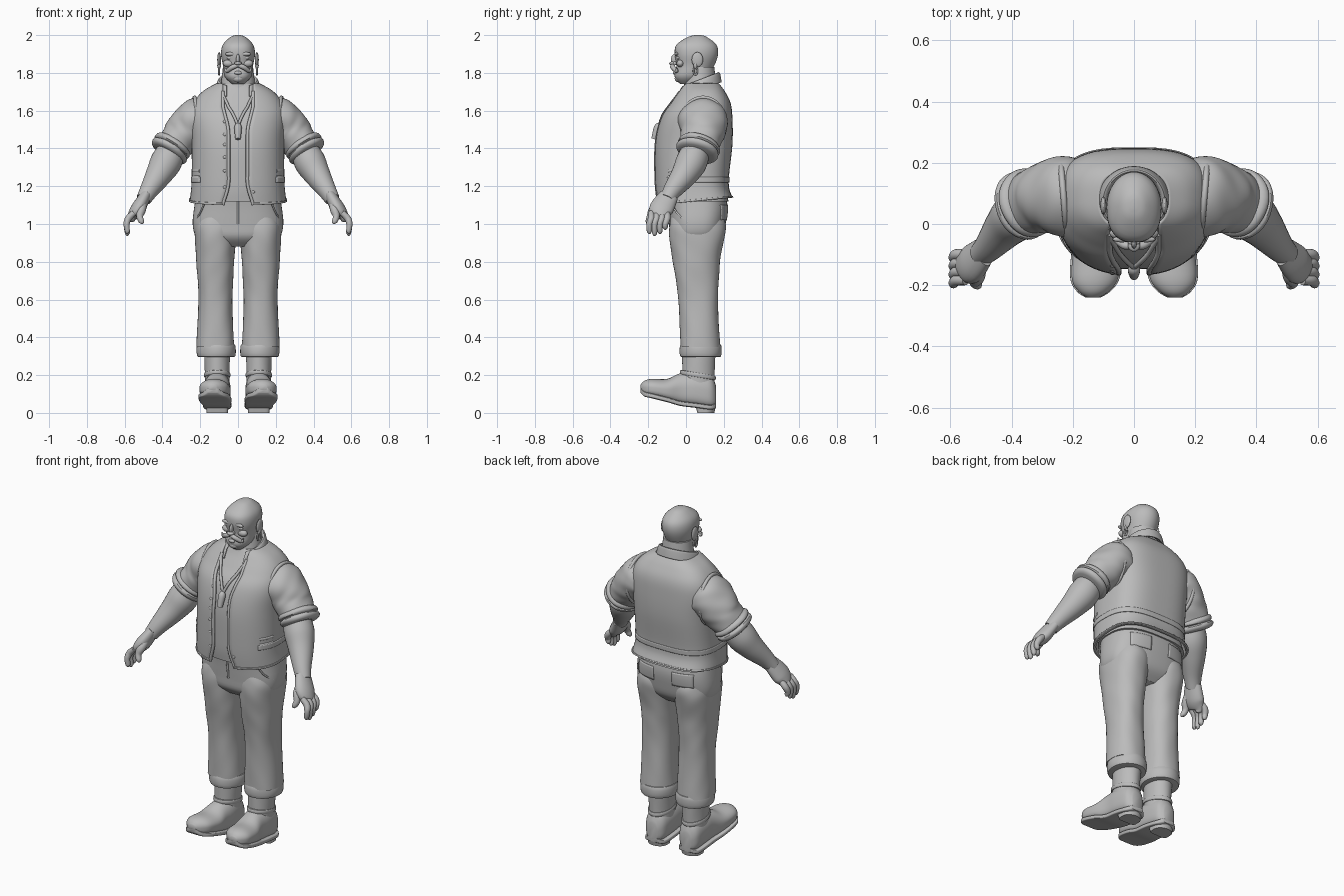
import bpy, bmesh, math
from mathutils import Vector

cube = bpy.data.objects.get("Cube")
if cube:
    bpy.data.objects.remove(cube, do_unlink=True)

SHADE = (.5, .5, .5, 1)
grey = bpy.data.materials.new("clay grey")
grey.use_nodes = True
grey.diffuse_color = SHADE
grey.node_tree.nodes["Principled BSDF"].inputs["Base Color"].default_value = SHADE
X_AXIS, Y_AXIS, Z_AXIS = Vector((1, 0, 0)), Vector((0, 1, 0)), Vector((0, 0, 1))
parts = []


def finish(name, bm, mirror=False):
    bmesh.ops.recalc_face_normals(bm, faces=bm.faces)
    mesh = bpy.data.meshes.new(name)
    bm.to_mesh(mesh)
    bm.free()
    obj = bpy.data.objects.new(name, mesh)
    bpy.context.collection.objects.link(obj)
    mesh.materials.append(grey)
    if mirror:
        obj.modifiers.new("Mirror", "MIRROR").use_mirror_merge = False
    parts.append(obj)
    return obj


def smooth(rows, steps):
    """Catmull-Rom interpolation of rows of numbers."""
    result, last = [], len(rows) - 1
    for i in range(last):
        near = [rows[max(0, min(last, i + j))] for j in (-1, 0, 1, 2)]
        for step in range(steps):
            t = step / steps
            result.append([b + t * ((c - a) + t * ((2 * a - 5 * b + 4 * c - d)
                           + t * (3 * b - a - 3 * c + d))) / 2 for a, b, c, d in zip(*near)])
    return result + [list(rows[last])]


def ring(centre, across, depth, back=2, front=2, gap=0, seg=40, fold=0, phase=0):
    """Superellipse section, optionally open at the front and rippled by folds."""
    start = math.asin((gap / across.length) ** (front / 2)) if gap else 0
    points = []
    for i in range(seg):
        angle = start - math.pi / 2 + 2 * (math.pi - start) * i / (seg - 1 if gap else seg)
        co, si = math.cos(angle), math.sin(angle)
        power = 2 / (back if si > 0 else front)
        ripple = 1 + fold * (math.sin(3 * angle + phase) + math.sin(5 * angle - 2 * phase) / 2)
        points.append(centre + ripple * (across * math.copysign(abs(co) ** power, co)
                                         + depth * math.copysign(abs(si) ** power, si)))
    return points


def loft(name, rings, mirror=False, is_open=False):
    bm = bmesh.new()
    rows = [[bm.verts.new(point) for point in section] for section in rings]
    count = len(rows[0])
    for low, high in zip(rows, rows[1:]):
        for i in range(count - is_open):
            j = (i + 1) % count
            bm.faces.new((low[i], low[j], high[j], high[i]))
    if not is_open:
        bm.faces.new(rows[0])
        bm.faces.new(rows[-1])
    return finish(name, bm, mirror)


def body(name, rows, x=0, steps=4, mirror=False, inset=0, gap=None, tilt=None, thick=0,
         back=2, front=2, fold=0, ripple=.4):
    """Upright loft; rows are height, half width, front and back."""
    rings = []
    for i, (z, width, near, far) in enumerate(smooth(rows, steps)):
        depth = Vector((0, (far - near) / 2 - inset, tilt(z) if tilt else 0))
        rings.append(ring(Vector((x, (near + far) / 2, z)), X_AXIS * (width - inset), depth, back, front,
                          gap(z) if gap else 0, fold=fold, phase=ripple * i, seg=56))
    obj = loft(name, rings, mirror, bool(gap))
    if thick:
        shell = obj.modifiers.new("Thickness", "SOLIDIFY")
        shell.thickness, shell.offset = thick, 0
    return obj


def roll(name, z, width, near, far, x, height, bulge, **options):
    """Rounded band of cloth or leather around a leg."""
    rows = []
    for i in range(9):
        angle = math.pi * i / 8
        swell = bulge * abs(math.sin(angle)) ** .5
        rows.append((z - height * math.cos(angle), width + swell, near - swell, far + swell))
    body(name, rows, x, steps=1, mirror=True, **options)


def limb(name, rows, steps=5, mirror=True, seg=28, depth=1, axis=Y_AXIS, fold=0, ripple=.4):
    """Tube along a path; rows are x, y, z and radius."""
    path = smooth(rows, steps)
    rings = []
    for i, (x, y, z, radius) in enumerate(path):
        ahead, behind = path[min(i + 1, len(path) - 1)], path[max(i - 1, 0)]
        tangent = Vector(ahead[:3]) - Vector(behind[:3])
        across = tangent.cross(axis).normalized()
        side = tangent.cross(across).normalized()
        rings.append(ring(Vector((x, y, z)), across * radius, side * radius * depth,
                          seg=seg, fold=fold, phase=ripple * i))
    return loft(name, rings, mirror)


def cord(name, points, radius, mirror=True):
    limb(name, [(*point, radius) for point in points], 3, mirror, seg=10, axis=X_AXIS)


def loop(centre, lean, deep, tall):
    """Closed upright ellipse of points, leaning sideways."""
    turns = [math.pi * i / 8 for i in range(17)]
    return [Vector(centre) + Vector((lean * math.cos(t), deep * math.cos(t), tall * math.sin(t))) for t in turns]


def ball(name, centre, size, mirror=False):
    bm = bmesh.new()
    bmesh.ops.create_uvsphere(bm, u_segments=20, v_segments=12, radius=1)
    bmesh.ops.scale(bm, vec=size, verts=bm.verts)
    bmesh.ops.translate(bm, vec=centre, verts=bm.verts)
    finish(name, bm, mirror)


# Head and face
body("head", [(1.74, .03, -.03, .03), (1.78, .07, -.06, .11), (1.84, .08, -.05, .15), (1.9, .09, -.06, .17),
              (1.95, .08, -.05, .16), (1.99, .04, .01, .11), (2, .01, .05, .08)], front=2.4)
body("neck", [(1.66, .1, -.03, .17), (1.74, .09, -.01, .16), (1.83, .08, .01, .15)])
ball("nose_bridge", (0, -.06, 1.87), (.01, .02, .03))
ball("nose_tip", (0, -.07, 1.85), (.02, .02, .01))
ball("nostril", (.01, -.06, 1.85), (.01, .01, .01), True)
ball("brow", (.04, -.05, 1.9), (.03, .01, .01), True)
ball("eye", (.04, -.04, 1.88), (.02, .01, .01), True)
ball("cheek", (.05, -.03, 1.85), (.03, .02, .02), True)
ball("lower_lip", (0, -.06, 1.8), (.02, .01, .01))
ball("chin", (0, -.04, 1.77), (.03, .02, .02))
limb("moustache", [(0, -.07, 1.84, .01), (.03, -.07, 1.83, .013), (.06, -.05, 1.81, .01),
                   (.07, -.05, 1.83, .002)], seg=16)
ball("ear", (.1, .06, 1.87), (.01, .03, .04), True)
ball("ear_lobe", (.1, .05, 1.84), (.01, .01, .02), True)
cord("earring", loop((.1, .05, 1.81), 0, .01, .02), .005)

# Vest, shirt and collar share the torso sections
TORSO = smooth([(1.12, .25, -.15, .24), (1.22, .24, -.16, .22), (1.42, .24, -.16, .24), (1.56, .25, -.13, .24),
                (1.64, .23, -.08, .23), (1.7, .18, -.04, .2), (1.74, .11, -.02, .17)], 6)
FRONT_CURVE, BACK_CURVE = 2.3, 3


def opening(z):
    return min(.08, .05 + max(0, z - 1.5) * .25 + max(0, 1.2 - z) * .4)


def hem_tilt(z):
    return max(0, 1.2 - z) / 4


def section(z):
    return min(TORSO, key=lambda row: abs(row[0] - z))


def on_vest(x, z):
    """Point on the front of the vest."""
    low, width, near, far = section(z)
    curve = (1 - min(1, abs(x) / width) ** FRONT_CURVE) ** (1 / FRONT_CURVE)
    return x, (near + far) / 2 - curve * (far - near) / 2, low - hem_tilt(low) * curve


cut = dict(back=BACK_CURVE, front=FRONT_CURVE)
body("vest", TORSO, steps=1, gap=opening, tilt=hem_tilt, thick=.012, **cut)
body("shirt", TORSO, steps=1, inset=.014, fold=.003, **cut)
heights = [row[0] for row in TORSO]
body("vest_hem", TORSO[:2], inset=-.006, gap=opening, tilt=hem_tilt, thick=.01, **cut)
body("vest_waist_strap", [row for row in TORSO if 1.2 < row[0] < 1.27], inset=-.006,
     gap=lambda z: .2, thick=.008, **cut)
body("shirt_collar", [(1.72 + rise, .09 + flare, -.02 - flare * 1.4, .17 + flare / 2)
                      for rise, flare in ((0, 0), (.03, 0), (.04, .01), (.02, .02), (-.01, .03))],
     gap=lambda z: .06, tilt=lambda z: .04, thick=.008)
cord("armhole_edge", loop((.23, .09, 1.53), .01, .12, .14), .01)
cord("vest_edge", [on_vest(opening(z), z) for z in heights[:-6:2]], .009)
cord("neck_cord", [on_vest(.08 * (1 - i / 5), 1.68 - .03 * i) for i in range(6)], .008)
limb("pendant", [(0, -.14, 1.53, .01), (0, -.15, 1.51, .02), (0, -.17, 1.45, .014)], mirror=False)
for i in range(6):
    ball("vest_button", on_vest(-.07, 1.2 + .07 * i), (.01, .01, .01))
ball("lower_button", on_vest(.08, 1.18), (.01, .01, .01))
for z in (1.24, 1.27):
    cord("side_buckle", [on_vest(x, z) for x in (.2, .22, .235)], .01)

# Sleeves, arms and hands
limb("sleeve", [(.16, .09, 1.57, .09), (.21, .09, 1.55, .12), (.27, .09, 1.5, .11), (.31, .08, 1.45, .1),
                (.36, .06, 1.39, .09)], 8, seg=48, depth=1.1, fold=.018)
cuff = []
for i in range(13):
    slide = i / 6 - 1
    cuff.append((.355 + .02 * slide, .065 - .01 * slide, 1.4 - .03 * slide,
                 .085 + .016 * abs(math.sin(math.pi * slide)) ** .5 + .01 * (1 - abs(slide))))
limb("rolled_cuff", cuff, 1, seg=40, depth=1.08, fold=.01)
limb("forearm", [(.34, .06, 1.41, .07), (.38, .03, 1.33, .083), (.42, -.01, 1.26, .07), (.47, -.07, 1.18, .05),
                 (.5, -.1, 1.13, .04)])
limb("palm", [(.49, -.09, 1.15, .03), (.53, -.13, 1.08, .038), (.56, -.14, 1.04, .026), (.56, -.15, 1.03, .01)], depth=1.7)
for i, (finger, tip) in enumerate(dict(little=.97, ring=.95, middle=.94, index=.95).items()):
    y = -.1 - .028 * i
    limb(finger + "_finger", [(.55, y, 1.06, .016), (.58, y, 1.03, .018), (.59, y - .01, 1, .016),
                              (.585, y - .01, tip + .01, .013), (.58, y - .01, tip, .004)], seg=14)
limb("thumb", [(.5, -.12, 1.13, .02), (.51, -.17, 1.08, .024), (.52, -.19, 1.04, .018), (.51, -.2, 1.01, .014),
               (.51, -.2, 1, .004)], seg=16)

# Trousers with turn-ups and back pockets
hips = body("trouser_hips", [(1.22, .21, -.12, .19), (1.1, .23, -.1, .22), (1, .24, -.09, .21), (.93, .22, -.08, .19),
                             (.88, .15, -.03, .14)], back=2.6, front=2.6)
body("trouser_leg", [(1.06, .09, -.07, .19), (.97, .11, -.09, .21), (.8, .1, -.07, .18), (.6, .09, -.04, .17),
                     (.35, .1, -.03, .18)], .12, steps=10, mirror=True, fold=.009, back=2.3, front=2.3)
roll("trouser_turn_up", .33, .09, -.02, .175, .115, .035, .014, fold=.006)
cord("trouser_fly", [(0, -.11, 1.14), (0, -.1, 1.08), (0, -.09, 1)], .006, False)
cord("front_pocket_seam", [(.17, -.08, 1.13), (.2, -.05, 1.06), (.23, .01, 1.01)], .005)
bm = bmesh.new()
bmesh.ops.create_grid(bm, x_segments=10, y_segments=8, size=1)
bmesh.ops.scale(bm, vec=(.06, .04, 1), verts=bm.verts)
for vert in bm.verts:
    vert.co = Vector((.12 + vert.co.x, .3, 1.06 + vert.co.y))
pocket = finish("back_pocket", bm, True)
wrap = pocket.modifiers.new("Wrap", "SHRINKWRAP")
wrap.target, wrap.wrap_method, wrap.offset = hips, "PROJECT", .004
wrap.use_project_y = wrap.use_negative_direction = True
wrap.use_positive_direction = False
pocket.modifiers.new("Thickness", "SOLIDIFY").thickness = .006

# Boots with tilted feet, soles and heels
body("boot_shaft", [(.36, .07, -.02, .16), (.2, .065, -.02, .15), (.1, .064, -.02, .15)], .11, steps=8,
     mirror=True, fold=.008)
FOOT = smooth([(.16, .03, .04, .14), (.13, .06, .03, .2), (.05, .07, .04, .22), (-.03, .07, .05, .21),
               (-.1, .08, .07, .18), (-.18, .075, .09, .18), (-.22, .05, .1, .17), (-.24, .02, .12, .15)], 4)
foot, sole = [], []
for y, width, low, top in FOOT:
    x = .11 + max(0, -y) / 10
    foot.append(ring(Vector((x, y, (low + top) / 2)), X_AXIS * width, Z_AXIS * (top - low) / 2, front=3.5))
    sole.append(ring(Vector((x, y, low)), X_AXIS * (width + .005), Z_AXIS * .013, 6, 6))
loft("boot_foot", foot, True)
loft("boot_sole", sole, True)
body("boot_heel", [(0, .056, .06, .15), (.04, .06, .05, .16)], .11, mirror=True, front=6)
roll("boot_strap", .2, .062, -.024, .15, .11, .012, .008, tilt=lambda z: -.015)

# Smooth shading with sharp edges kept
bpy.ops.object.select_all(action="DESELECT")
for part in parts:
    part.select_set(True)
bpy.context.view_layer.objects.active = parts[0]
bpy.ops.object.shade_smooth_by_angle(angle=math.radians(40))
